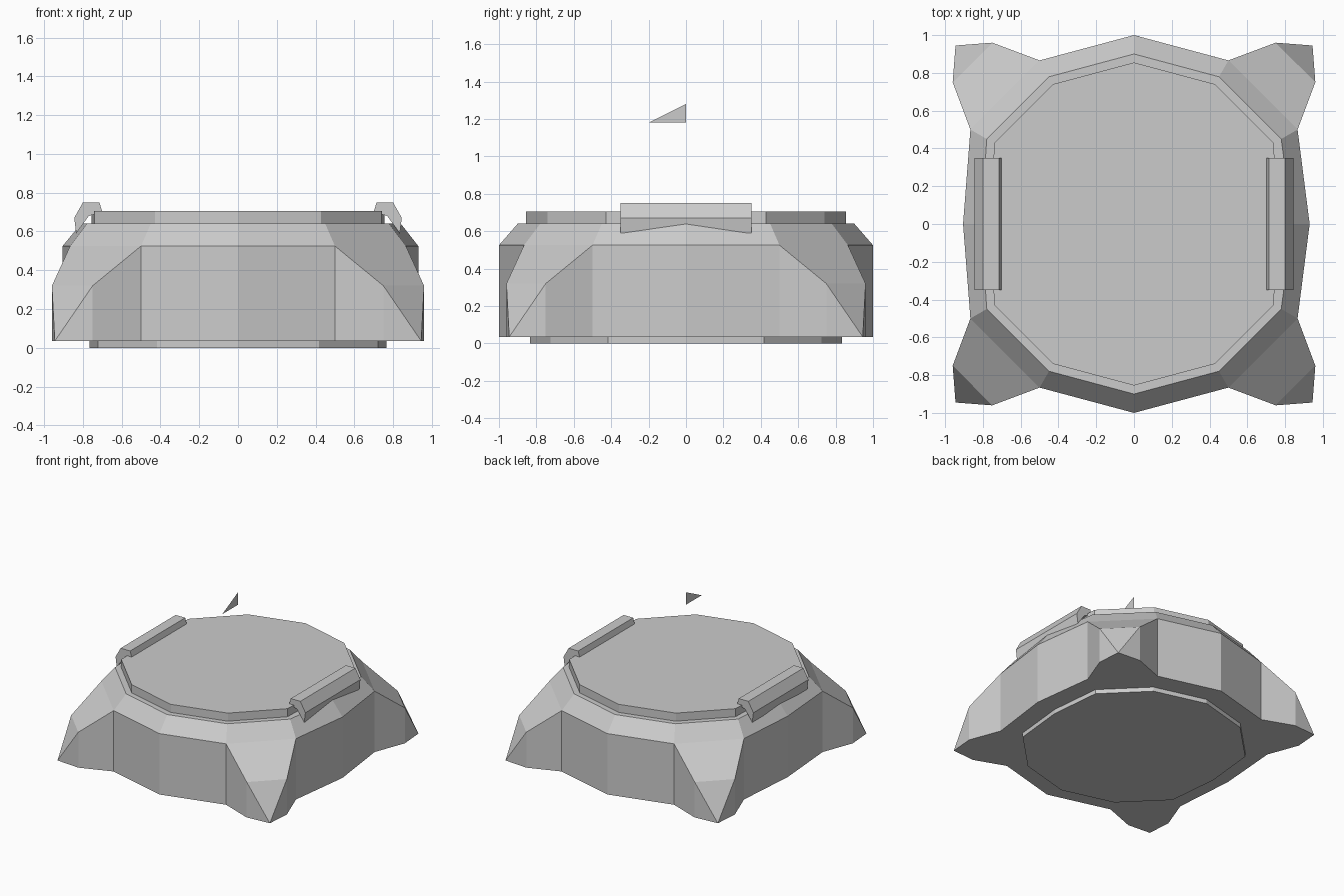
import bpy, bmesh, math
from mathutils import Vector

if "Cube" in bpy.data.objects:
    bpy.data.objects.remove(bpy.data.objects["Cube"])


def finish(name, bm):
    bmesh.ops.recalc_face_normals(bm, faces=bm.faces)
    me = bpy.data.meshes.new(name)
    bm.to_mesh(me)
    bm.free()
    ob = bpy.data.objects.new(name, me)
    bpy.context.collection.objects.link(ob)
    return ob


def ring(r, z, left, right):
    """Twelve-sided outline whose two x-axis corners are pulled in."""
    pts = [Vector((r * math.cos(math.radians(30 * i)), r * math.sin(math.radians(30 * i)), z))
           for i in range(12)]
    pts[0].x, pts[6].x = right, -left
    return pts


def loft(bm, rings):
    vs = [[bm.verts.new(p) for p in r] for r in rings]
    n = len(vs[0])
    for a, b in zip(vs, vs[1:]):
        for i in range(n):
            bm.faces.new((a[i], a[(i + 1) % n], b[(i + 1) % n], b[i]))
    bm.faces.new(vs[0][::-1])
    bm.faces.new(vs[-1])


# Body: vertical wall with a sloped shoulder
bm = bmesh.new()
loft(bm, [ring(1, 0.035, 0.905, 0.93), ring(1, 0.525, 0.905, 0.93), ring(0.9, 0.64, 0.81, 0.84)])


def diagonal_walls(bm):
    out = []
    for f in bm.faces:
        c = f.calc_center_median()
        n = f.normal
        if abs(n.z) < 0.01 and abs(abs(c.x) + abs(c.y) - 1.366) < 0.02 \
                and abs(abs(n.x) - abs(n.y)) < 0.02:
            out.append(f)
    return out


# Four splayed corner feet, joined to the body walls
foot = [(0.5, 0.866, 0.525), (0.866, 0.5, 0.525), (0.75, 0.96, 0.32), (0.96, 0.75, 0.32),
        (0.945, 0.945, 0.035), (0.75, 0.96, 0.035), (0.96, 0.75, 0.035),
        (0.5, 0.866, 0.035), (0.866, 0.5, 0.035)]
for sx in (1, -1):
    for sy in (1, -1):
        vs = [bm.verts.new((x * sx, y * sy, z)) for x, y, z in foot]
        bmesh.ops.convex_hull(bm, input=vs)
bm.normal_update()
bmesh.ops.delete(bm, geom=diagonal_walls(bm), context='FACES')
bmesh.ops.remove_doubles(bm, verts=bm.verts, dist=0.001)
bmesh.ops.dissolve_limit(bm, angle_limit=0.01, verts=bm.verts, edges=bm.edges)
finish("body_with_feet", bm)

# Top and bottom plates
for name, r, x, z0, z1 in (("top_plate", 0.855, 0.755, 0.64, 0.705),
                           ("bottom_plate", 0.835, 0.765, 0.0, 0.035)):
    bm = bmesh.new()
    loft(bm, [ring(r, z0, x, x), ring(r, z1, x, x)])
    finish(name, bm)

# Side rails hooked over the plate edge
profile = [(0.70, 0.70), (0.715, 0.75), (0.80, 0.75), (0.845, 0.67), (0.835, 0.59), (0.77, 0.68)]
for name, s in (("rail_left", -1), ("rail_right", 1)):
    bm = bmesh.new()
    loft(bm, [[Vector((s * x, y, z)) for x, z in profile] for y in (-0.35, 0.35)])
    finish(name, bm)

# Small flat floating marker above the centre
bm = bmesh.new()
bm.faces.new([bm.verts.new(p) for p in ((0, -0.2, 1.18), (0, 0, 1.18), (0, 0, 1.28))])
finish("marker_fin", bm)
